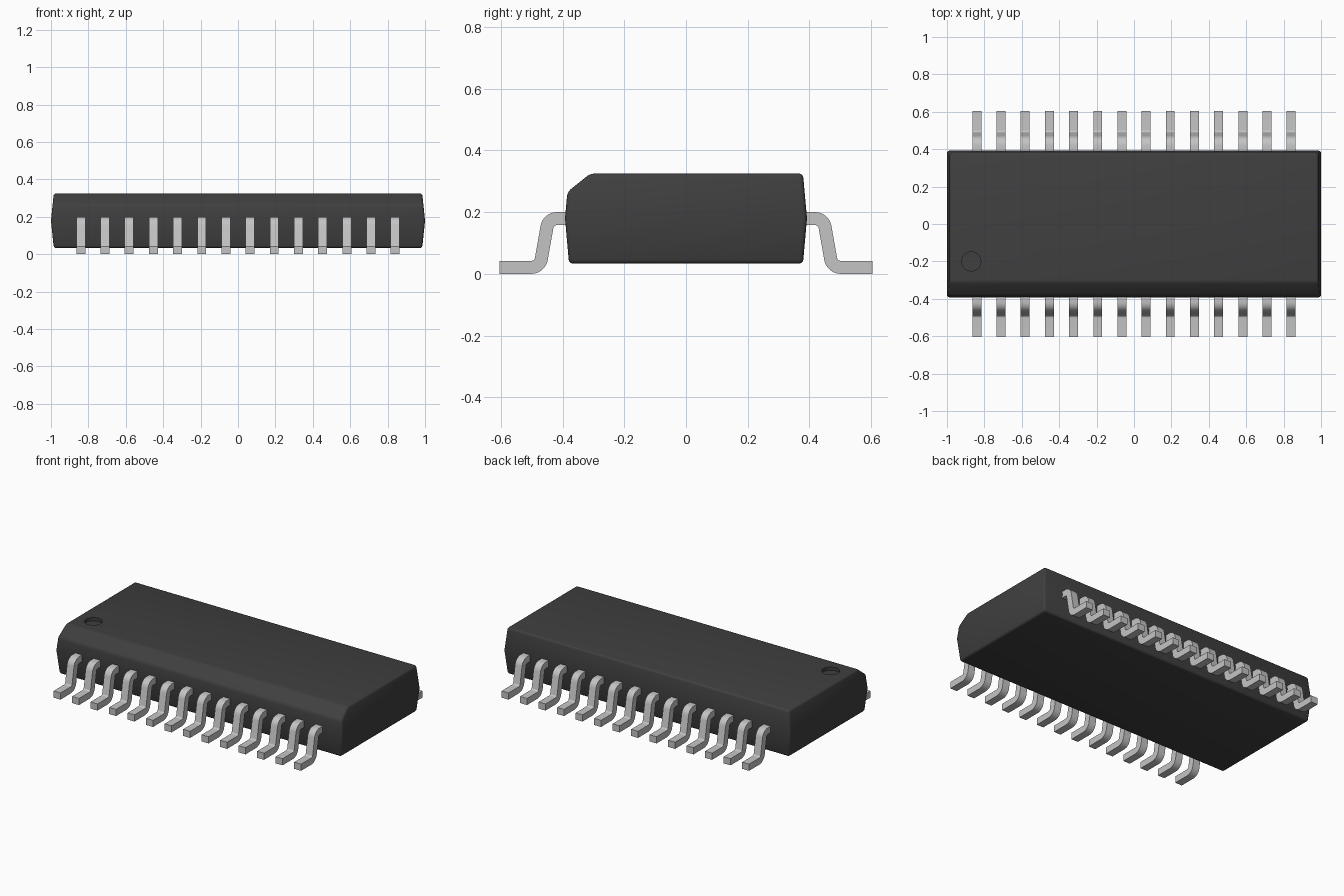
import bpy, bmesh, math
from mathutils import Vector

cube = bpy.data.objects.get("Cube")
if cube:
    bpy.data.objects.remove(cube, do_unlink=True)


def material(name, rgb):
    m = bpy.data.materials.new(name)
    m.use_nodes = True
    m.diffuse_color = (*rgb, 1)
    bsdf = next(n for n in m.node_tree.nodes if n.type == 'BSDF_PRINCIPLED')
    bsdf.inputs["Base Color"].default_value = (*rgb, 1)
    return m


def add_object(name, bm, mat):
    bmesh.ops.recalc_face_normals(bm, faces=bm.faces)
    mesh = bpy.data.meshes.new(name)
    bm.to_mesh(mesh)
    bm.free()
    mesh.materials.append(mat)
    ob = bpy.data.objects.new(name, mesh)
    bpy.context.collection.objects.link(ob)
    return ob


def select_only(ob):
    bpy.ops.object.select_all(action='DESELECT')
    ob.select_set(True)
    bpy.context.view_layer.objects.active = ob


black = material("black plastic", (0.05, 0.05, 0.05))
metal = material("tinned metal", (0.55, 0.55, 0.55))

# Package body: widest at the parting line, tapering up and down
MID = 0.18
bm = bmesh.new()
rings = []
for hx, hy, z in [(0.985, 0.379, 0.033), (1.0, 0.392, MID), (0.985, 0.379, 0.325)]:
    rings.append([bm.verts.new((sx * hx, sy * hy, z))
                  for sx, sy in [(-1, -1), (1, -1), (1, 1), (-1, 1)]])
for a, b in zip(rings, rings[1:]):
    for i in range(4):
        j = (i + 1) % 4
        bm.faces.new((a[i], a[j], b[j], b[i]))
bm.faces.new(rings[0][::-1])
bm.faces.new(rings[-1])

# Slanted chamfer along the front top edge
cut = bmesh.ops.bisect_plane(bm, geom=bm.verts[:] + bm.edges[:] + bm.faces[:],
                             plane_co=(0, -0.31, 0.325), plane_no=(0, -0.06, 0.075),
                             clear_outer=True)
bmesh.ops.holes_fill(bm, edges=[e for e in cut["geom_cut"]
                                if isinstance(e, bmesh.types.BMEdge)], sides=0)
bmesh.ops.recalc_face_normals(bm, faces=bm.faces)

# Round every edge except the parting line
rounded = [e for e in bm.edges if not all(abs(v.co.z - MID) < 1e-4 for v in e.verts)]
bmesh.ops.bevel(bm, geom=rounded, offset=0.013, offset_type='OFFSET', segments=3,
                profile=0.5, affect='EDGES', clamp_overlap=True)
body = add_object("package_body", bm, black)

# Round recess marking the first pin
bm = bmesh.new()
bmesh.ops.create_cone(bm, cap_ends=True, segments=40, radius1=0.051, radius2=0.051,
                      depth=0.1)
bmesh.ops.translate(bm, verts=bm.verts, vec=(-0.87, -0.2, 0.305 + 0.05))
cutter = add_object("marker_cutter", bm, black)
cutter.hide_render = True
select_only(body)
mod = body.modifiers.new("first_pin_recess", 'BOOLEAN')
mod.operation = 'DIFFERENCE'
mod.solver = 'EXACT'
mod.object = cutter
bpy.ops.object.modifier_apply(modifier=mod.name)
bpy.data.objects.remove(cutter, do_unlink=True)
bpy.ops.object.shade_smooth_by_angle(angle=math.radians(32))

# Gull-wing lead: centreline of shoulder, two bends and foot, as (point, normal)
T, W, R, BEND, STEPS = 0.042, 0.048, 0.033, math.radians(80), 8
SHOULDER_Z, FOOT_Z, BEND_Y, TIP_Y = 0.179, T / 2, 0.418, 0.605
c1 = Vector((BEND_Y, SHOULDER_Z - R))
drop = (SHOULDER_Z - FOOT_Z) - 2 * R * (1 - math.cos(BEND))
c2 = Vector((BEND_Y + 2 * R * math.sin(BEND) + drop / math.tan(BEND), FOOT_Z + R))
up = Vector((0, 1))
path = [(Vector((0.36, SHOULDER_Z)), up)]
angles = [BEND * i / STEPS for i in range(STEPS + 1)]
for a in angles:
    n = Vector((math.sin(a), math.cos(a)))
    path.append((c1 + R * n, n))
for a in reversed(angles):
    n = Vector((math.sin(a), math.cos(a)))
    path.append((c2 - R * n, n))
path.append((Vector((TIP_Y, FOOT_Z)), up))

bm = bmesh.new()
sections = []
for p, n in path:
    sections.append([bm.verts.new((x * W / 2, *(p + n * s * T / 2)))
                     for x, s in [(-1, -1), (1, -1), (1, 1), (-1, 1)]])
for a, b in zip(sections, sections[1:]):
    for i in range(4):
        j = (i + 1) % 4
        bm.faces.new((a[i], a[j], b[j], b[i]))
bm.faces.new(sections[0])
bm.faces.new(sections[-1][::-1])
first = add_object("back_lead_1", bm, metal)
select_only(first)
bpy.ops.object.shade_smooth_by_angle(angle=math.radians(30))

# Fourteen leads per side, all sharing one mesh
COUNT, SPAN = 14, 0.84
for side, turn in (("back", 0), ("front", math.pi)):
    for i in range(COUNT):
        if side == "back" and i == 0:
            lead = first
        else:
            lead = bpy.data.objects.new(f"{side}_lead_{i + 1}", first.data)
            bpy.context.collection.objects.link(lead)
        lead.location.x = -SPAN + 2 * SPAN * i / (COUNT - 1)
        lead.rotation_euler.z = turn
